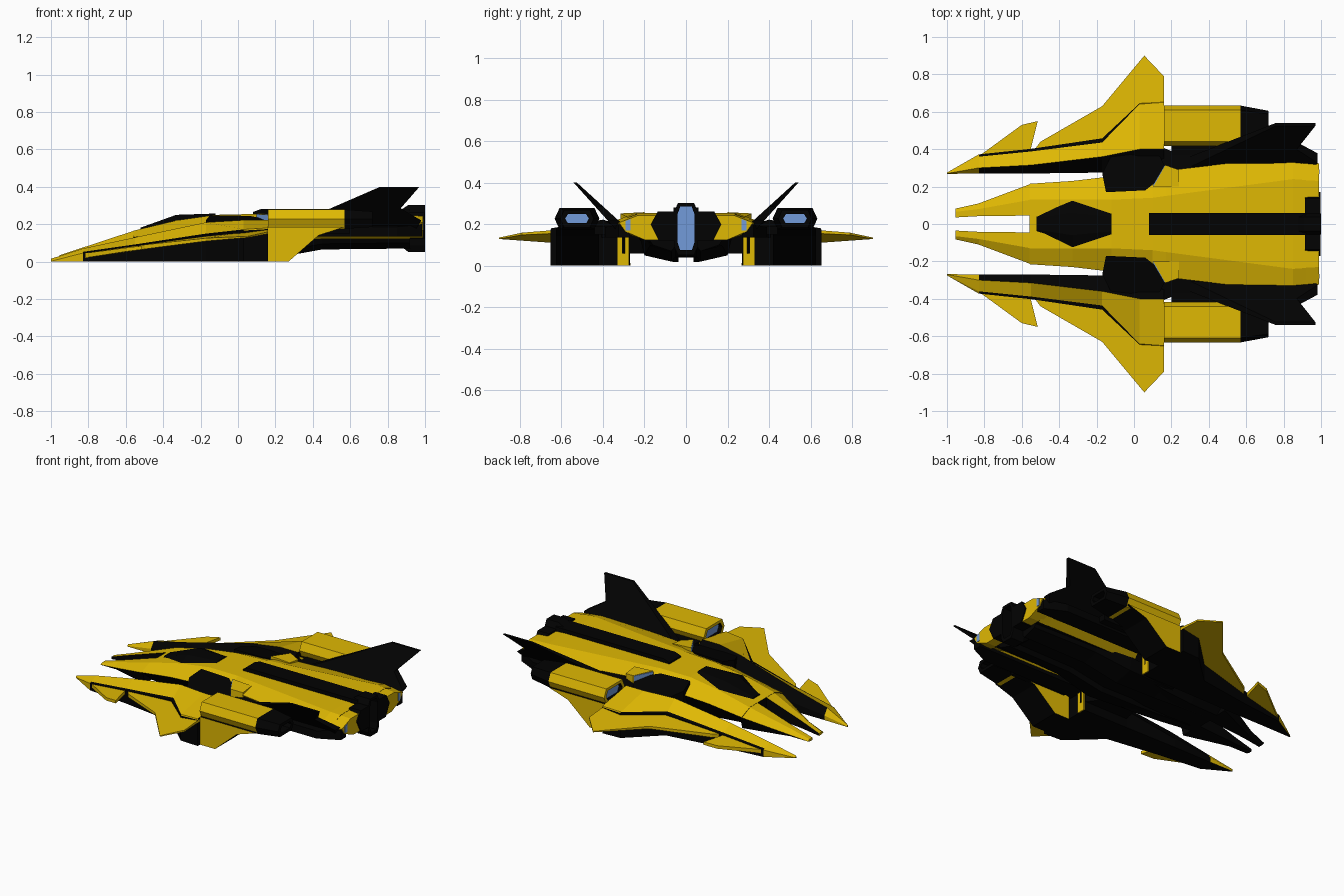
import bpy, bmesh

cube = bpy.data.objects.get("Cube")
if cube:
    bpy.data.objects.remove(cube, do_unlink=True)


def material(name, rgb):
    m = bpy.data.materials.new(name)
    m.use_nodes = True
    m.diffuse_color = (*rgb, 1)
    m.node_tree.nodes["Principled BSDF"].inputs["Base Color"].default_value = (*rgb, 1)
    return m


MATS = [material("yellow paint", (.74, .48, .001)),
        material("black hull", (.0006, .0006, .0006)),
        material("blue glow", (.17, .33, .7))]
YELLOW, BLACK, BLUE = 0, 1, 2


def loft(name, rings, rule, caps=(BLACK, BLACK), side=1):
    """Skin equal-length rings; rule(segment, edge) gives the colour."""
    bm = bmesh.new()
    vs = [[bm.verts.new((x, y * side, z)) for x, y, z in r] for r in rings]
    n = len(vs[0])
    for i in range(len(vs) - 1):
        for j in range(n):
            k = (j + 1) % n
            f = bm.faces.new((vs[i][j], vs[i][k], vs[i + 1][k], vs[i + 1][j]))
            f.material_index = rule(i, j)
    for ring, c in ((vs[0], caps[0]), (vs[-1], caps[1])):
        bm.faces.new(ring).material_index = c
    bmesh.ops.recalc_face_normals(bm, faces=bm.faces)
    me = bpy.data.meshes.new(name)
    bm.to_mesh(me)
    bm.free()
    for m in MATS:
        me.materials.append(m)
    ob = bpy.data.objects.new(name, me)
    bpy.context.collection.objects.link(ob)


def pair(name, rings, rule, caps=(BLACK, BLACK)):
    for label, side in (("rear_side", 1), ("front_side", -1)):
        loft(f"{name}_{label}", rings, rule, caps, side)


def slab(pts, offset):
    return [pts, [tuple(a + b for a, b in zip(p, offset)) for p in pts]]


def section(x, pts):
    return [(x, y, z) for y, z in pts]


def mirrored(x, half):
    return section(x, half + [(-y, z) for y, z in reversed(half)])


def solid(c):
    return lambda i, j: c


# Main body: top half width, half width, bottom half width, then heights
body = [(-.56, .13, .215, .12, .165, .13, .05),
        (-.33, .13, .23, .14, .22, .165, .04),
        (-.12, .13, .255, .16, .25, .19, .04),
        (.10, .14, .25, .18, .255, .215, .06),
        (.17, .15, .285, .2, .255, .225, .12),
        (.85, .24, .365, .2, .255, .208, .12),
        (.92, .235, .35, .2, .25, .205, .12)]
loft("body", [mirrored(x, [(wt, zt), (w, zm), (wb, zb)])
              for x, wt, w, wb, zt, zm, zb in body],
     lambda i, j: BLACK if j == 2 or (j in (1, 3) and i < 4) else YELLOW)

# Yellow tail pods either side of the black tail blocks
pair("tail_pod", [section(x, [(.12, zt), (wt, zt), (w, .208), (w - .03, .165), (.2, .125),
                              (.12, .125)])
                  for x, wt, w, zt in ((.9, .235, .354, .25), (.99, .23, .322, .243))],
     solid(YELLOW), (YELLOW, YELLOW))
pair("tail_block", [section(x, [(.045, .262), (.135, .262), (.17, .2), (.13, .12), (.045, .12)])
                    for x in (.915, .998)], solid(BLACK))
pair("tail_pod_glow", slab([(.99, .268, .225), (.99, .292, .215), (.99, .292, .17),
                            (.99, .268, .17)], (.003, 0, 0)), solid(BLUE), (BLUE, BLUE))

# Black belly keel with a central groove
loft("belly", [mirrored(x, [(w, zt), (w - .02, zb + .03), (.07, zb), (.05, zb + .025)])
               for x, w, zt, zb in ((-.5, .13, .1, .045), (-.1, .2, .12, .025),
                                    (.2, .22, .13, .02), (.45, .195, .13, .065),
                                    (.92, .18, .13, .07))], solid(BLACK))

# Canopy
loft("canopy", [mirrored(x, [(t, zt), (w, zb)])
                for x, t, zt, w, zb in ((-.52, .03, .182, .05, .165),
                                        (-.33, .06, .25, .135, .215),
                                        (-.12, .04, .257, .065, .245))], solid(BLACK))

# Spine and hollow main engine with a deep glow
loft("spine", [mirrored(x, [(.06, z), (.06, .2)])
               for x, z in ((.08, .265), (.12, .28), (.92, .28))], solid(BLACK))
loft("main_engine", [mirrored(x, [(.7 * w, top), (w, top - .035), (w, low + .035), (.7 * w, low)])
                     for x, w, top, low in ((.86, .05, .27, .09), (.91, .055, .302, .052),
                                            (1, .055, .302, .052), (1, .04, .285, .075),
                                            (.925, .04, .285, .075))],
     solid(BLACK), (BLACK, BLUE))

# Twin nose prongs
pair("nose_prong", [section(x, [(yi, zb), (yi, zt), (ym, zt), (yo, zm), (yo - .02, zb)])
                    for x, yi, ym, yo, zb, zm, zt in (
                        (-.955, .035, .065, .082, .018, .025, .034),
                        (-.83, .042, .08, .11, .03, .05, .075),
                        (-.55, .045, .13, .215, .05, .13, .167))],
     lambda i, j: YELLOW if j in (1, 2) else BLACK, (YELLOW, BLACK))

# Wing booms: ridged top, flat bottom, black groove fading out along the outer edge
booms = [(-1, .268, .005, .27, .015, .275, .008, .001),
         (-.83, .27, .03, .3, .07, .372, .052, .012),
         (-.55, .27, .06, .315, .13, .402, .092, .014),
         (-.17, .275, .12, .36, .21, .458, .15, .022),
         (.03, .275, .15, .4, .222, .645, .172, .004),
         (.16, .275, .15, .4, .222, .652, .18, .002)]


def boom_colour(i, j):
    if j == 2 or (i == 0 and j != 5) or (i == 4 and j == 3):
        return YELLOW
    return BLACK


pair("wing_boom", [section(x, [(yi, 0), (yi, zi), (yr, zr), (yo - g, zo),
                               (yo, zo - .006), (yo, 0)])
                   for x, yi, zi, yr, zr, yo, zo, g in booms], boom_colour)


# Outer wings and small forward fins, thinning toward the tips
def wing_point(x, y, thick=0):
    return (x, y, .16 + .14 * x - .08 * max(0, y - .5) - thick * (1.1 - y))


for part, outline in (
        ("outer_wing", [(-.53, .40), (-.5, .44), (-.17, .63), (.055, .9),
                        (.16, .79), (.16, .6), (.0, .58), (-.17, .43)]),
        ("forward_fin", [(-.84, .355), (-.6, .53), (-.515, .55), (-.555, .39)])):
    pair(part, [[wing_point(*p) for p in outline], [wing_point(*p, .035) for p in outline]],
         solid(YELLOW), (YELLOW, YELLOW))

# Yellow inner end plates behind the booms
pair("boom_end_plate", slab([(.16, .275, 0), (.16, .33, 0), (.16, .33, .135),
                             (.16, .275, .135)], (.006, 0, 0)), solid(YELLOW), (YELLOW, YELLOW))

# Black shoulders joining body and booms
shoulder = [(-.17, .27), (-.15, .17), (.06, .18), (.105, .215), (.17, .3),
            (.14, .36), (.05, .4), (-.12, .37)]
pair("shoulder", [[(x, y, .247 - .24 * (y - .17)) for x, y in shoulder],
                  [(x, y, .06) for x, y in shoulder]], solid(BLACK))

# Side intakes rising behind the shoulder
pair("side_intake", slab([(.103, .2, .258), (.168, .315, .252), (.24, .29, .238), (.24, .2, .25)],
                         (0, 0, -.08)), solid(YELLOW), (YELLOW, YELLOW))
pair("side_intake_glow", slab([(.098, .203, .254), (.163, .313, .25),
                               (.163, .313, .205), (.098, .203, .215)], (.006, -.002, 0)),
     solid(BLUE), (BLUE, BLUE))

# Black side hulls
hull = [(.15, .27), (.15, .41), (.2, .39), (.85, .39), (.985, .325), (.985, .27)]
pair("side_hull", [[(x, y, .21 - .2 * (y - .27)) for x, y in hull],
                   [(x, y, .135) for x, y in hull]], solid(BLACK))


# Nacelles: yellow shell, black exhaust, recessed glow at both ends
def hexagon(x, w, low, high, y=.525):
    mid = (low + high) / 2
    return section(x, [(y - .78 * w, high), (y + .78 * w, high), (y + w, mid),
                       (y + .78 * w, low), (y - .78 * w, low), (y - w, mid)])


pair("nacelle", [hexagon(.185, .085, .193, .26), hexagon(.16, .085, .193, .26),
                 hexagon(.16, .108, .175, .278), hexagon(.57, .108, .175, .278),
                 hexagon(.72, .08, .185, .268), hexagon(.72, .057, .205, .248),
                 hexagon(.62, .057, .205, .248)],
     lambda i, j: YELLOW if i in (1, 2) else BLACK, (BLUE, BLUE))
pylon = [(.16, .42, .185), (.16, .42, 0), (.27, .42, 0), (.43, .42, .14), (.57, .42, .185)]
pair("pylon", slab(pylon, (0, .207, 0)), solid(BLACK), (YELLOW, YELLOW))
pair("nacelle_strut", slab([(.2, .36, .19), (.6, .36, .19), (.6, .36, .15), (.2, .36, .15)],
                           (0, .08, 0)), solid(BLACK))

# Canted tail fins, thicker at the root
fin = [(.3, .2), (.76, .4), (.97, .4), (.87, .285), (.98, .22), (.95, .17), (.4, .17)]
pair("tail_fin", [[(x, .305 + 1.1 * (z - .2), z) for x, z in fin],
                  [(x, .321 + 1.1 * (z - .2) + .2 * (.4 - z), z) for x, z in fin]],
     solid(BLACK))
